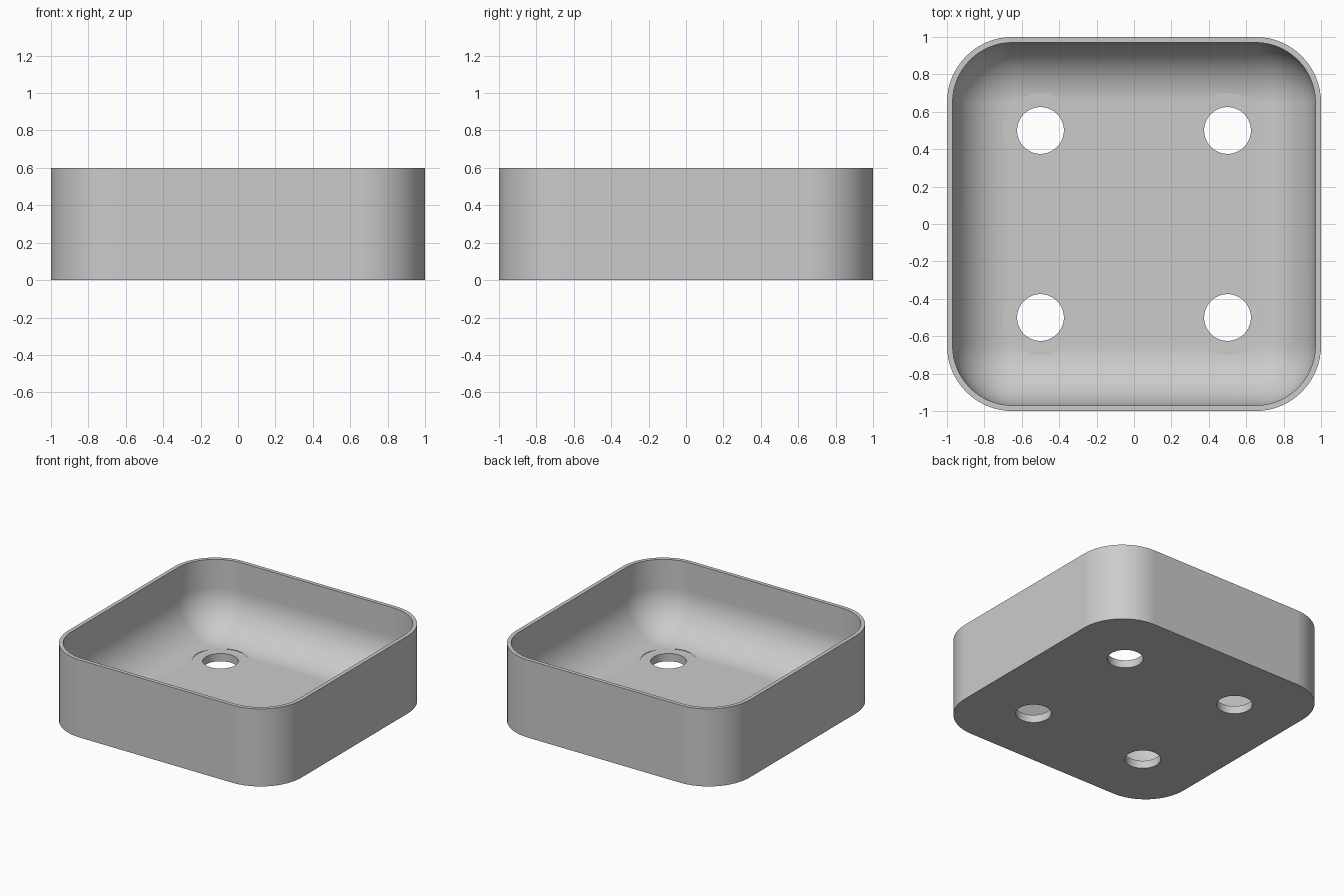
import bpy
import bmesh
import math

cube = bpy.data.objects.get("Cube")
if cube:
    bpy.data.objects.remove(cube, do_unlink=True)

HEIGHT, WALL, FLOOR = 0.6, 0.03, 0.06
CORE = 0.65                # half side of the square between the corner centres
OUTER = 1 - CORE           # outer corner radius
INNER = OUTER - WALL       # inner corner radius, also the floor fillet radius
STEPS = 16

grey = bpy.data.materials.new("light grey")
grey.use_nodes = True
grey.diffuse_color = (0.6, 0.6, 0.6, 1)
grey.node_tree.nodes["Principled BSDF"].inputs["Base Color"].default_value = (0.6, 0.6, 0.6, 1)


def rounded_square(bm, radius, z):
    """Ring of vertices around the square with the given corner radius."""
    ring = []
    for quarter in range(4):
        mid = math.radians(45 + 90 * quarter)
        cx, cy = CORE * math.copysign(1, math.cos(mid)), CORE * math.copysign(1, math.sin(mid))
        for i in range(STEPS + 1):
            a = math.pi / 2 * (quarter + i / STEPS)
            ring.append(bm.verts.new((cx + radius * math.cos(a), cy + radius * math.sin(a), z)))
    return ring


# Tray shell: outer wall, rim, inner wall, then the fillet down to the floor
profile = [(OUTER, 0), (OUTER, HEIGHT), (INNER, HEIGHT)]
for i in range(STEPS + 1):
    a = math.pi / 2 * i / STEPS
    profile.append((INNER * math.cos(a), FLOOR + INNER * (1 - math.sin(a))))

bm = bmesh.new()
rings = [rounded_square(bm, r, z) for r, z in profile]
for low, high in zip(rings, rings[1:]):
    for i in range(len(low)):
        j = (i + 1) % len(low)
        bm.faces.new((low[i], low[j], high[j], high[i]))
bm.faces.new(rings[0])
bm.faces.new(rings[-1])
bmesh.ops.remove_doubles(bm, verts=bm.verts, dist=0.0001)
bmesh.ops.recalc_face_normals(bm, faces=bm.faces)
mesh = bpy.data.meshes.new("tray")
bm.to_mesh(mesh)
bm.free()
mesh.materials.append(grey)
tray = bpy.data.objects.new("tray", mesh)
bpy.context.collection.objects.link(tray)


def cut_cylinder(radius, bottom, top, x, y):
    bpy.ops.mesh.primitive_cylinder_add(vertices=64, radius=radius, depth=top - bottom,
                                        location=(x, y, (top + bottom) / 2))
    cutter = bpy.context.object
    cutter.name = "hole_cutter"
    cutter.hide_render = True
    cutter.data.materials.append(grey)
    mod = tray.modifiers.new("hole", 'BOOLEAN')
    mod.object, mod.operation, mod.solver = cutter, 'DIFFERENCE', 'EXACT'
    bpy.context.view_layer.objects.active = tray
    bpy.ops.object.modifier_apply(modifier=mod.name)
    bpy.data.objects.remove(cutter, do_unlink=True)


# Four mounting holes, each with a shallow round seat cut into the fillet
for x in (-0.5, 0.5):
    for y in (-0.5, 0.5):
        cut_cylinder(0.2, FLOOR + 0.0004, 0.3, x, y)
        cut_cylinder(0.125, -0.1, 0.3, x, y)

# Smooth curved walls, crisp rim and hole edges
bpy.ops.object.select_all(action='DESELECT')
tray.select_set(True)
bpy.context.view_layer.objects.active = tray
bpy.ops.object.shade_smooth_by_angle(angle=math.radians(30))
weighted = tray.modifiers.new("even_shading", 'WEIGHTED_NORMAL')
weighted.keep_sharp = True
